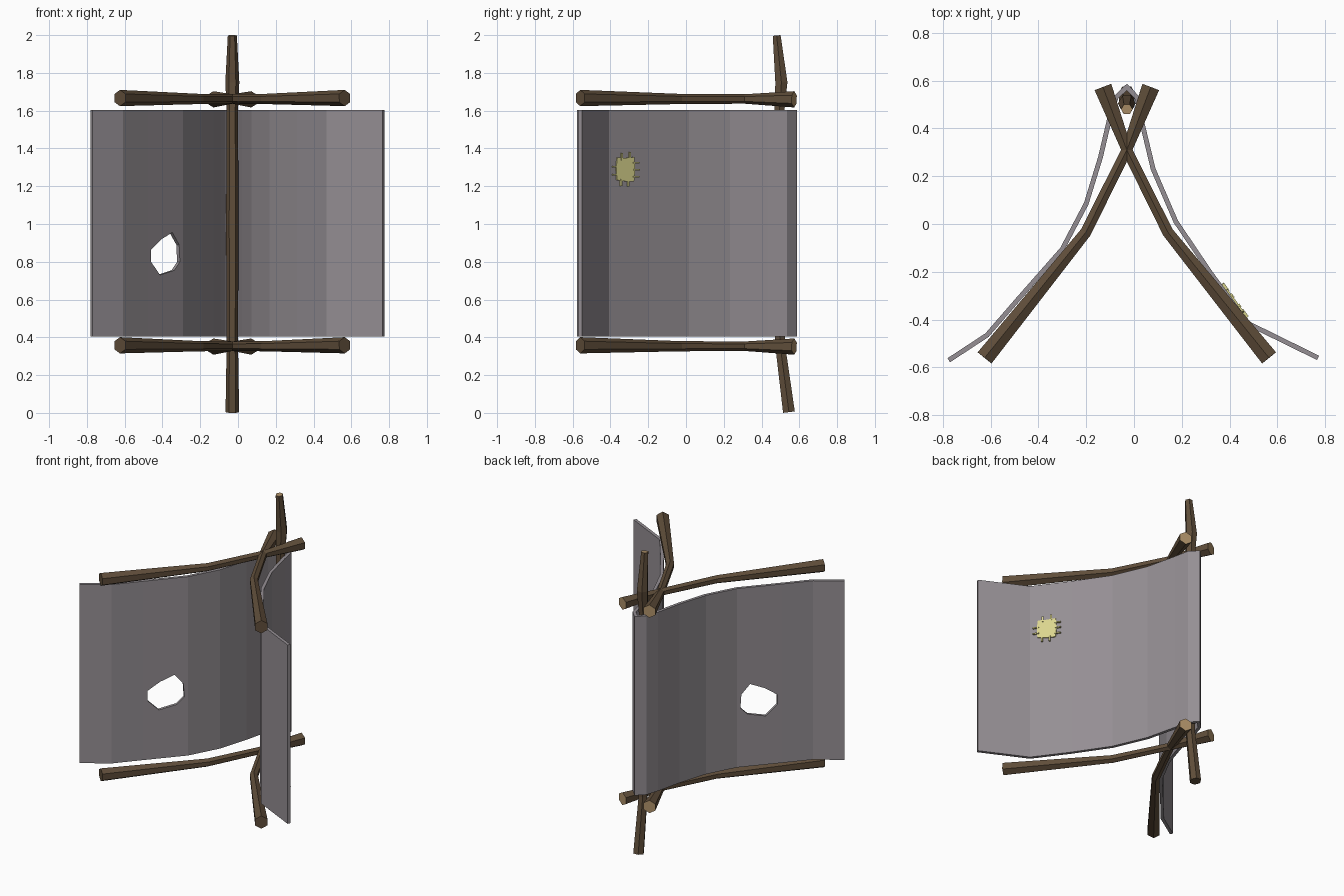
import bpy, bmesh, math
from mathutils import Vector

if "Cube" in bpy.data.objects:
    bpy.data.objects.remove(bpy.data.objects["Cube"])

CX = -0.03  # pole axis, the logs mirror about it


def material(name, rgb):
    m = bpy.data.materials.new(name)
    m.diffuse_color = (*rgb, 1)
    m.use_nodes = True
    m.node_tree.nodes["Principled BSDF"].inputs["Base Color"].default_value = m.diffuse_color
    return m


BARK = material("bark", (0.115, 0.075, 0.042))
CUT = material("cut_wood", (0.42, 0.28, 0.14))
HIDE = material("hide_grey", (0.30, 0.275, 0.295))
PATCH = material("patch_yellow", (0.70, 0.66, 0.27))


def finish(name, bm, mats):
    bmesh.ops.recalc_face_normals(bm, faces=bm.faces[:])
    me = bpy.data.meshes.new(name)
    bm.to_mesh(me)
    bm.free()
    for m in mats:
        me.materials.append(m)
    ob = bpy.data.objects.new(name, me)
    bpy.context.collection.objects.link(ob)
    return ob


def log(name, path, up):
    """Six-sided log through (x, y, z, radius); the last end shows cut wood."""
    bm = bmesh.new()
    pts = [Vector(p[:3]) for p in path]
    rings = []
    for i, p in enumerate(pts):
        t = (pts[min(i + 1, len(pts) - 1)] - pts[max(i - 1, 0)]).normalized()
        u = (up - t * up.dot(t)).normalized()
        v = t.cross(u)
        rings.append([bm.verts.new(p + path[i][3] * (math.cos(a) * u + math.sin(a) * v))
                      for a in (k * math.pi / 3 for k in range(6))])
    for a, b in zip(rings, rings[1:]):
        for k in range(6):
            n = (k + 1) % 6
            bm.faces.new((a[k], a[n], b[n], b[k]))
    bm.faces.new(rings[0])
    bm.faces.new(rings[-1]).material_index = 1
    return finish(name, bm, [BARK, CUT])


def prism(bm, outline, depth):
    """Extrude a planar outline along a depth vector."""
    face = bm.faces.new([bm.verts.new(p) for p in outline])
    ext = bmesh.ops.extrude_face_region(bm, geom=[face], use_keep_orig=True)
    bmesh.ops.translate(bm, vec=depth,
                        verts=[g for g in ext["geom"] if isinstance(g, bmesh.types.BMVert)])


# upright pole
log("upright_pole", [(CX, 0.545, 0.004, 0.036), (CX, 0.497, 0.37, 0.030),
                     (CX, 0.495, 1.0, 0.033), (CX, 0.495, 1.60, 0.030),
                     (CX, 0.505, 1.75, 0.037), (CX, 0.48, 1.998, 0.024)], Vector((1, 0, 0)))

# crossed logs, above and below the hide
LOG = [(-0.595, -0.56, 0.005, 0.043), (-0.172, -0.035, 0.0, 0.027),
       (0.0, 0.31, 0.0, 0.025), (0.10, 0.573, -0.002, 0.043)]
for level, z in (("lower", 0.353), ("upper", 1.662)):
    for side, s in (("left", 1), ("right", -1)):
        log(f"{level}_{side}_log", [(CX + s * x, y, z + dz, r) for x, y, dz, r in LOG],
            Vector((0, 0, 1)))

# hide sheet wrapped behind the pole
PROFILE = [(-0.775, -0.57), (-0.615, -0.465), (-0.485, -0.315), (-0.30, -0.105),
           (-0.20, 0.085), (-0.14, 0.28), (-0.10, 0.45), (-0.075, 0.53), (CX, 0.573),
           (0.012, 0.53), (0.032, 0.43), (0.08, 0.23), (0.175, 0.01), (0.32, -0.205),
           (0.475, -0.415), (0.77, -0.56)]
bm = bmesh.new()
cols = [[bm.verts.new((x, y, z)) for z in (0.405, 1.603)] for x, y in PROFILE]
for a, b in zip(cols, cols[1:]):
    bm.faces.new((a[0], b[0], b[1], a[1]))
hide = finish("hide_sheet", bm, [HIDE])
sol = hide.modifiers.new("thickness", "SOLIDIFY")
sol.thickness = 0.02
sol.offset = 0
sol.use_even_offset = True

# torn hole, cut square to the left panel
HOLE = [(-0.468, 0.865), (-0.415, 0.918), (-0.355, 0.955), (-0.319, 0.89),
        (-0.315, 0.80), (-0.345, 0.755), (-0.42, 0.73), (-0.468, 0.80)]
slope = 0.21 / 0.185
nrm = Vector((-slope, 1, 0)).normalized()
bm = bmesh.new()
prism(bm, [Vector((x, -0.315 + slope * (x + 0.485), z)) - nrm * 0.05 for x, z in HOLE], nrm * 0.1)
cutter = finish("hole_cutter", bm, [HIDE])
cutter.hide_render = True
cutter.display_type = 'WIRE'
cut = hide.modifiers.new("hole", "BOOLEAN")
cut.operation = 'DIFFERENCE'
cut.solver = 'EXACT'
cut.object = cutter

# bake the cut so the helper can go
bpy.context.view_layer.update()
baked = bpy.data.meshes.new_from_object(hide.evaluated_get(bpy.context.evaluated_depsgraph_get()))
hide.modifiers.clear()
hide.data = baked
bpy.data.objects.remove(cutter)

# sewn patch with stitches on the right panel
a, b = Vector((0.475, -0.415, 0)), Vector((0.32, -0.205, 0))
U = (b - a).normalized()
N = Vector((U.y, -U.x, 0))
origin = a.lerp(b, 0.41) + N * 0.009 + Vector((0, 0, 1.29))


def on_panel(u, z):
    return origin + U * u + Vector((0, 0, z))


bm = bmesh.new()
prism(bm, [on_panel(*p) for p in [(-0.058, -0.057), (-0.02, -0.063), (0.055, -0.066),
                                  (0.062, 0.0), (0.056, 0.064), (0.0, 0.06),
                                  (-0.055, 0.062), (-0.062, 0.01)]], N * 0.008)
finish("patch", bm, [PATCH])

STITCHES = [(-0.025, 0.066, 0), (0.028, 0.072, 0), (-0.03, -0.070, 0), (0.018, -0.072, 0),
            (-0.068, 0.012, 1), (-0.068, -0.028, 1), (0.068, 0.035, 1), (0.070, -0.002, 1),
            (0.068, -0.040, 1)]
bm = bmesh.new()
for u, z, flat in STITCHES:
    w, h = (0.019, 0.004) if flat else (0.005, 0.019)
    prism(bm, [on_panel(u + i * w, z + j * h)
               for i, j in ((-1, -1), (1, -1), (1, 1), (-1, 1))], N * 0.012)
finish("patch_stitches", bm, [PATCH])
